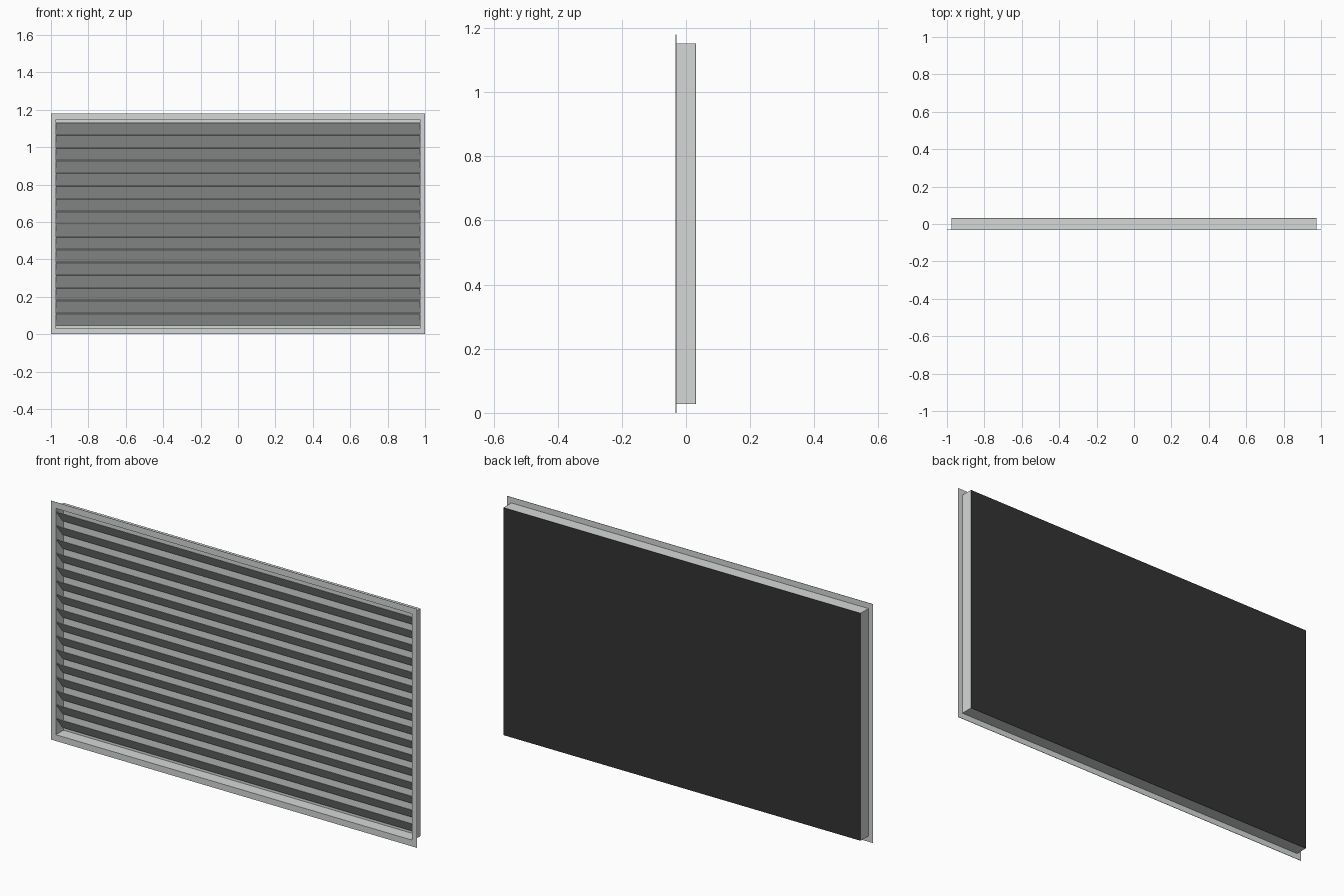
import bpy
import bmesh

cube = bpy.data.objects.get("Cube")
if cube:
    bpy.data.objects.remove(cube, do_unlink=True)


def material(name, r, g, b):
    m = bpy.data.materials.new(name)
    m.use_nodes = True
    m.diffuse_color = (r, g, b, 1)
    m.node_tree.nodes["Principled BSDF"].inputs["Base Color"].default_value = (r, g, b, 1)
    return m


METAL = material("light_grey_metal", 0.66, 0.69, 0.68)
DARK = material("charcoal_backing", 0.033, 0.033, 0.033)


def finish(name, bm, mat):
    bmesh.ops.recalc_face_normals(bm, faces=bm.faces)
    mesh = bpy.data.meshes.new(name)
    bm.to_mesh(mesh)
    bm.free()
    mesh.materials.append(mat)
    obj = bpy.data.objects.new(name, mesh)
    bpy.context.collection.objects.link(obj)
    return obj


def ring(name, outer, inner, y0, y1, mat):
    """Rectangular ring in the xz plane; outer and inner are (half width, bottom, top)."""
    bm = bmesh.new()
    loops = []
    for (w, lo, hi), y in ((outer, y0), (inner, y0), (inner, y1), (outer, y1)):
        loops.append([bm.verts.new((x, y, z))
                      for x, z in ((-w, lo), (w, lo), (w, hi), (-w, hi))])
    for k in range(4):
        a, b = loops[k], loops[(k + 1) % 4]
        for i in range(4):
            j = (i + 1) % 4
            bm.faces.new((a[i], a[j], b[j], b[i]))
    return finish(name, bm, mat)


def prism(name, profile, half_width, mat):
    """Extrude a closed yz profile across x."""
    bm = bmesh.new()
    face = bm.faces.new([bm.verts.new((-half_width, y, z)) for y, z in profile])
    out = bmesh.ops.extrude_face_region(bm, geom=[face])
    verts = [v for v in out["geom"] if isinstance(v, bmesh.types.BMVert)]
    bmesh.ops.translate(bm, verts=verts, vec=(2 * half_width, 0, 0))
    return finish(name, bm, mat)


def slab(name, half_width, y0, y1, lo, hi, mat):
    return prism(name, [(y0, lo), (y1, lo), (y1, hi), (y0, hi)], half_width, mat)


HEIGHT = 1.18
FRONT, BACK = -0.032, 0.031
BOX = (0.976, 0.028, 1.152)
OPENING = (0.973, 0.031, 1.149)

# Thin front flange and the deep duct frame behind it
ring("front_flange", (1.0, 0.0, HEIGHT), OPENING, FRONT, FRONT + 0.002, METAL)
ring("duct_frame", BOX, OPENING, FRONT + 0.002, BACK - 0.001, METAL)

# Closed back: light inner wall, dark outer plate
slab("inner_back_wall", OPENING[0], 0.027, BACK - 0.001, OPENING[1], OPENING[2], METAL)
slab("back_plate", BOX[0], BACK - 0.001, BACK, BOX[1], BOX[2], DARK)

# Thin louvre blades, high at the front and sloping down towards the back
COUNT = 16
LOW, HIGH = 0.046, 1.135
GAP = 0.005
pitch = (HIGH - LOW) / COUNT
tip_y, tail_y = FRONT + 0.003, 0.021
for i in range(COUNT):
    tail_z = LOW + i * pitch
    tip_z = tail_z + pitch - GAP
    prism(f"louvre_blade_{i + 1}",
          [(tip_y, tip_z), (tail_y, tail_z),
           (tail_y + 0.002, tail_z + 0.002), (tip_y + 0.002, tip_z + 0.002)],
          OPENING[0], METAL)
